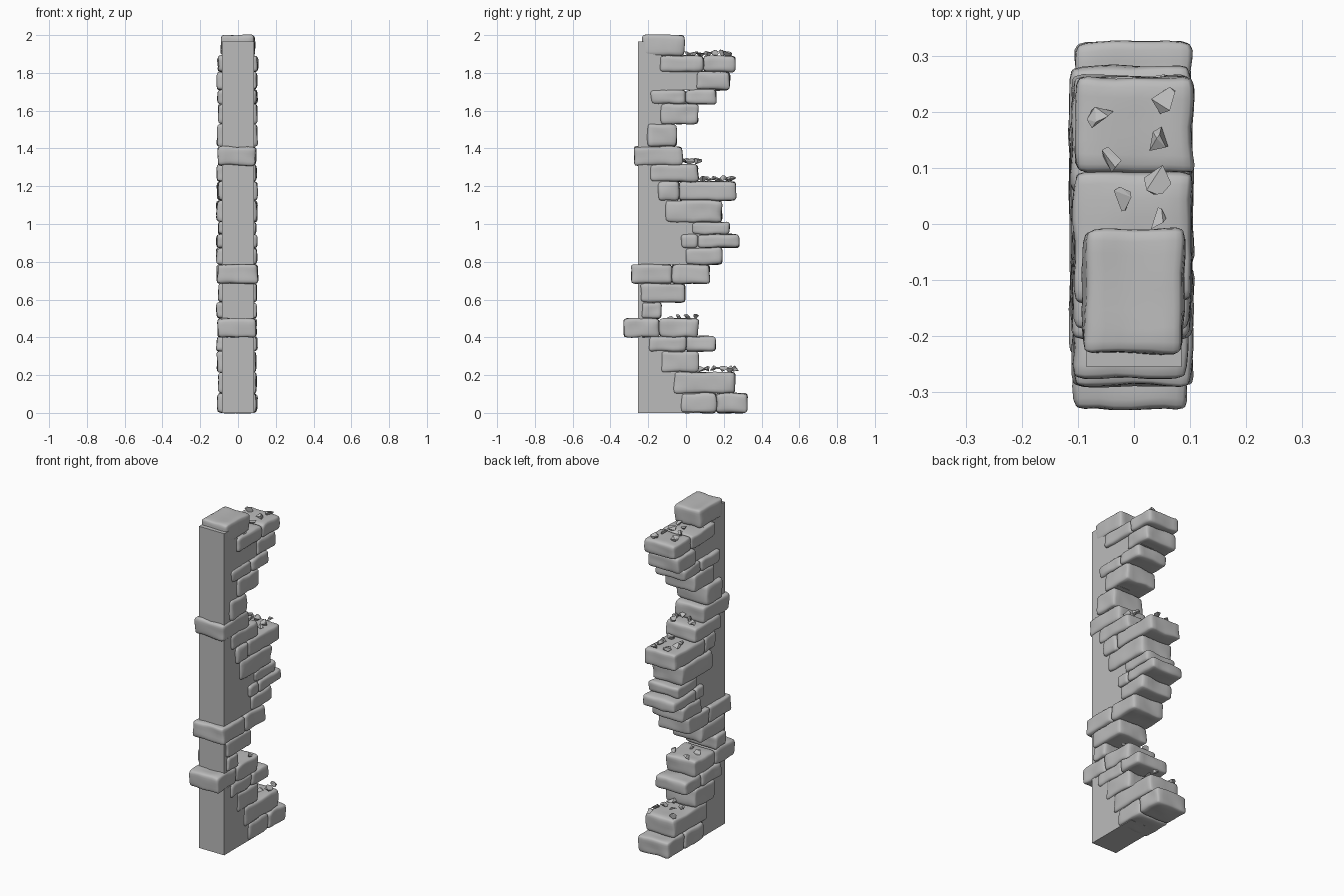
import bpy, bmesh, math, random
from mathutils import Vector, noise

random.seed(7)
cube = bpy.data.objects.get("Cube")
if cube:
    bpy.data.objects.remove(cube)

stone = bpy.data.materials.new("grey stone")
stone.use_nodes = True
grey = (0.5, 0.5, 0.5, 1)
stone.diffuse_color = grey
stone.node_tree.nodes["Principled BSDF"].inputs["Base Color"].default_value = grey


def finish(name, bm, smooth=False):
    """Turn a bmesh into a named stone object."""
    bmesh.ops.recalc_face_normals(bm, faces=bm.faces)
    mesh = bpy.data.meshes.new(name)
    bm.to_mesh(mesh)
    bm.free()
    mesh.materials.append(stone)
    for p in mesh.polygons:
        p.use_smooth = smooth
    obj = bpy.data.objects.new(name, mesh)
    bpy.context.collection.objects.link(obj)
    return obj


def brick(name, y0, y1, z0, z1, w):
    """Rounded block spanning the wall, slightly worn."""
    half = Vector((w, (y1 - y0) / 2, (z1 - z0) / 2))
    mid = Vector((random.uniform(-0.008, 0.002), (y0 + y1) / 2, (z0 + z1) / 2))
    r = 0.018
    bm = bmesh.new()
    bmesh.ops.create_cube(bm, size=2)
    bmesh.ops.subdivide_edges(bm, edges=bm.edges, cuts=9, use_grid_fill=True)
    for v in bm.verts:
        # crowd the grid toward the edges, then round them off
        p = Vector([h * math.sin(c * math.pi / 2) for c, h in zip(v.co, half)])
        q = Vector([max(r - h, min(h - r, c)) for c, h in zip(p, half)])
        p = q + (p - q).normalized() * r + mid
        v.co = p + noise.noise_vector(p * 14) * 0.007
    return finish(name, bm, True)


def rock(name, loc, size):
    """Sharp chip: hull of a few scattered points."""
    bm = bmesh.new()
    for _ in range(9):
        d = Vector([random.gauss(0, 1) for _ in range(3)]).normalized()
        bm.verts.new(loc + Vector((d.x, d.y, d.z * 0.75)) * size)
    hull = bmesh.ops.convex_hull(bm, input=bm.verts)
    junk = [v for v in bm.verts if not v.link_faces]
    bmesh.ops.delete(bm, geom=junk, context='VERTS')
    bmesh.ops.dissolve_limit(bm, angle_limit=0.35, verts=bm.verts, edges=bm.edges)
    return finish(name, bm)


# Courses from the ground up: bottom, top, then the joints along y
courses = [
    (0.0, 0.105, -0.025, 0.16, 0.325),
    (0.105, 0.215, -0.065, 0.26),
    (0.215, 0.325, -0.13, 0.065),
    (0.325, 0.405, -0.195, 0, 0.155),
    (0.4, 0.5, -0.33, -0.14, 0.065),
    (0.5, 0.585, -0.235, -0.13),
    (0.585, 0.685, -0.24, -0.005),
    (0.685, 0.785, -0.29, -0.075, 0.125),
    (0.785, 0.875, 0, 0.19),
    (0.875, 0.945, -0.025, 0.06, 0.28),
    (0.945, 1.01, 0.03, 0.23),
    (1.01, 1.125, -0.11, 0.19),
    (1.125, 1.225, -0.145, -0.035, 0.265),
    (1.225, 1.315, -0.19, 0.065),
    (1.31, 1.41, -0.275, -0.02),
    (1.41, 1.53, -0.205, -0.05),
    (1.53, 1.635, -0.135, 0.065),
    (1.635, 1.71, -0.185, 0, 0.16),
    (1.71, 1.805, 0.055, 0.23),
    (1.805, 1.89, -0.14, 0.09, 0.26),
    (1.89, 2.0, -0.23, -0.01),
]
for i, (z0, z1, *joints) in enumerate(courses):
    w = 0.09 if z1 == 2 else random.uniform(0.1, 0.108)
    for j, (a, b) in enumerate(zip(joints, joints[1:])):
        brick(f"brick_{i + 1}_{j + 1}", a, b, z0, z1, w)

# Wall core: straight front, stepped back hidden within the bricks
profile = [(-0.255, 1.965), (-0.255, 0)]
for z0, z1, *joints in courses:
    back = min(joints[-1] - 0.05, joints[0] + 0.1)
    profile += [(back, z0), (back, min(z1, 1.965))]
bm = bmesh.new()
side = bm.faces.new([bm.verts.new((-0.085, y, z)) for y, z in profile])
ext = bmesh.ops.extrude_face_region(bm, geom=[side])
bmesh.ops.translate(bm, vec=(0.17, 0, 0),
                    verts=[g for g in ext["geom"] if isinstance(g, bmesh.types.BMVert)])
finish("wall_core", bm)

# Rubble lying on the ledges: height, y range, count
ledges = [(0.23, 0.08, 0.26, 7), (0.505, -0.08, 0.05, 4), (1.235, 0.09, 0.25, 7),
          (1.33, -0.02, 0.06, 5), (1.9, 0.01, 0.22, 7)]
for k, (z, y0, y1, n) in enumerate(ledges):
    for m in range(n):
        y = y0 + (y1 - y0) * m / (n - 1)
        x = (-1) ** m * random.uniform(0.025, 0.08)
        rock(f"rubble_{k + 1}_{m + 1}", Vector((x, y, z + 0.004)), random.uniform(0.021, 0.028))
